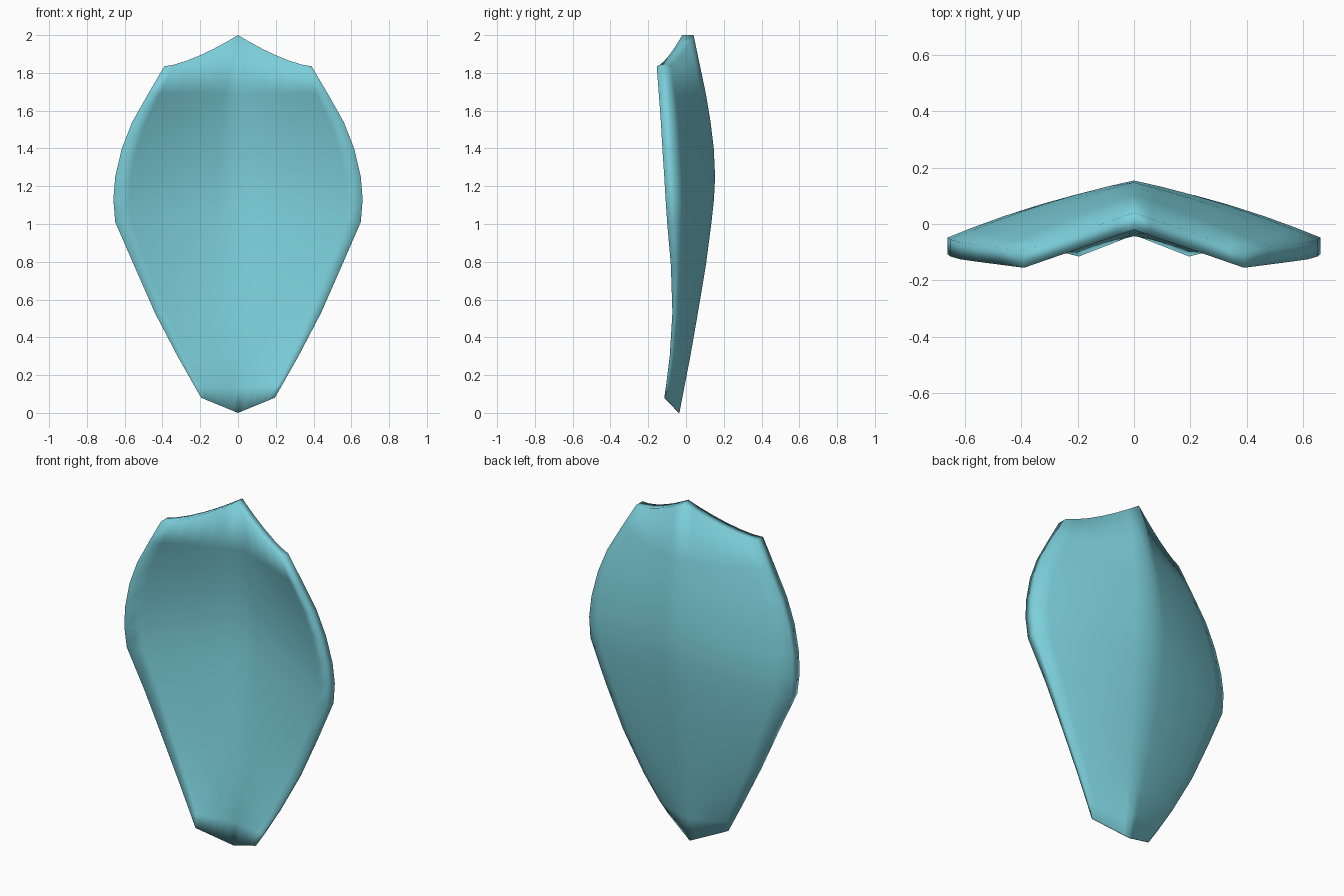
import bpy, bmesh, math

if "Cube" in bpy.data.objects:
    bpy.data.objects.remove(bpy.data.objects["Cube"])

# Rows from bottom to top:
# edge x, edge z, front edge y, edge thickness, centre z, back centre y, centre thickness
ROWS = [
    (0.195, 0.08, -0.115, 0.004, 0.00, -0.035, 0.004),
    (0.235, 0.15, -0.105, 0.015, 0.14, -0.008, 0.035),
    (0.32, 0.30, -0.086, 0.02, 0.30, 0.023, 0.055),
    (0.44, 0.53, -0.072, 0.025, 0.53, 0.063, 0.06),
    (0.55, 0.78, -0.080, 0.04, 0.78, 0.105, 0.06),
    (0.65, 1.01, -0.100, 0.055, 1.01, 0.135, 0.06),
    (0.66, 1.13, -0.108, 0.06, 1.13, 0.148, 0.06),
    (0.65, 1.25, -0.115, 0.06, 1.25, 0.154, 0.06),
    (0.615, 1.40, -0.125, 0.06, 1.40, 0.147, 0.06),
    (0.56, 1.54, -0.133, 0.06, 1.54, 0.130, 0.06),
    (0.475, 1.69, -0.144, 0.06, 1.69, 0.105, 0.06),
    (0.39, 1.835, -0.155, 0.06, 2.00, 0.040, 0.06),
]
HALF = [0.15, 0.33, 0.5, 0.7, 0.87, 1.0]
COLS = [-u for u in reversed(HALF)] + [0.0] + HALF

bm = bmesh.new()
front, back = [], []
for i, (ex, ez, ey, et, cz, cy, ct) in enumerate(ROWS):
    power = 1.45 if i == len(ROWS) - 1 else 1.0     # top edge dips in a curve
    bulge = 0.02 * math.sin(math.pi * i / (len(ROWS) - 1))
    f_row, b_row = [], []
    for c in COLS:
        u = abs(c)
        z = ez + (cz - ez) * (1 - u) ** power
        t = et + (ct - et) * (1 - u)
        y = (ey + et) * u + cy * (1 - u) + bulge * 4 * u * (1 - u)
        f_row.append(bm.verts.new((ex * c, y - t, z)))
        b_row.append(bm.verts.new((ex * c, y, z)))
    front.append(f_row)
    back.append(b_row)

# Front and back skins
n, m = len(ROWS), len(COLS)
for i in range(n - 1):
    for j in range(m - 1):
        for g in (front, back):
            bm.faces.new((g[i][j], g[i][j + 1], g[i + 1][j + 1], g[i + 1][j]))

# Rim joining the two skins
loop = ([(0, j) for j in range(m)] + [(i, m - 1) for i in range(1, n)]
        + [(n - 1, j) for j in range(m - 2, -1, -1)] + [(i, 0) for i in range(n - 2, 0, -1)])
for (a, b), (c, d) in zip(loop, loop[1:] + loop[:1]):
    bm.faces.new((front[a][b], front[c][d], back[c][d], back[a][b]))

bmesh.ops.recalc_face_normals(bm, faces=bm.faces)
for f in bm.faces:
    f.smooth = True
mesh = bpy.data.meshes.new("shield_plate")
bm.to_mesh(mesh)
bm.free()

mat = bpy.data.materials.new("pale_teal")
mat.diffuse_color = (0.2, 0.62, 0.7, 1)
mat.use_nodes = True
mat.node_tree.nodes["Principled BSDF"].inputs["Base Color"].default_value = mat.diffuse_color
mesh.materials.append(mat)
plate = bpy.data.objects.new("shield_plate", mesh)
bpy.context.collection.objects.link(plate)
